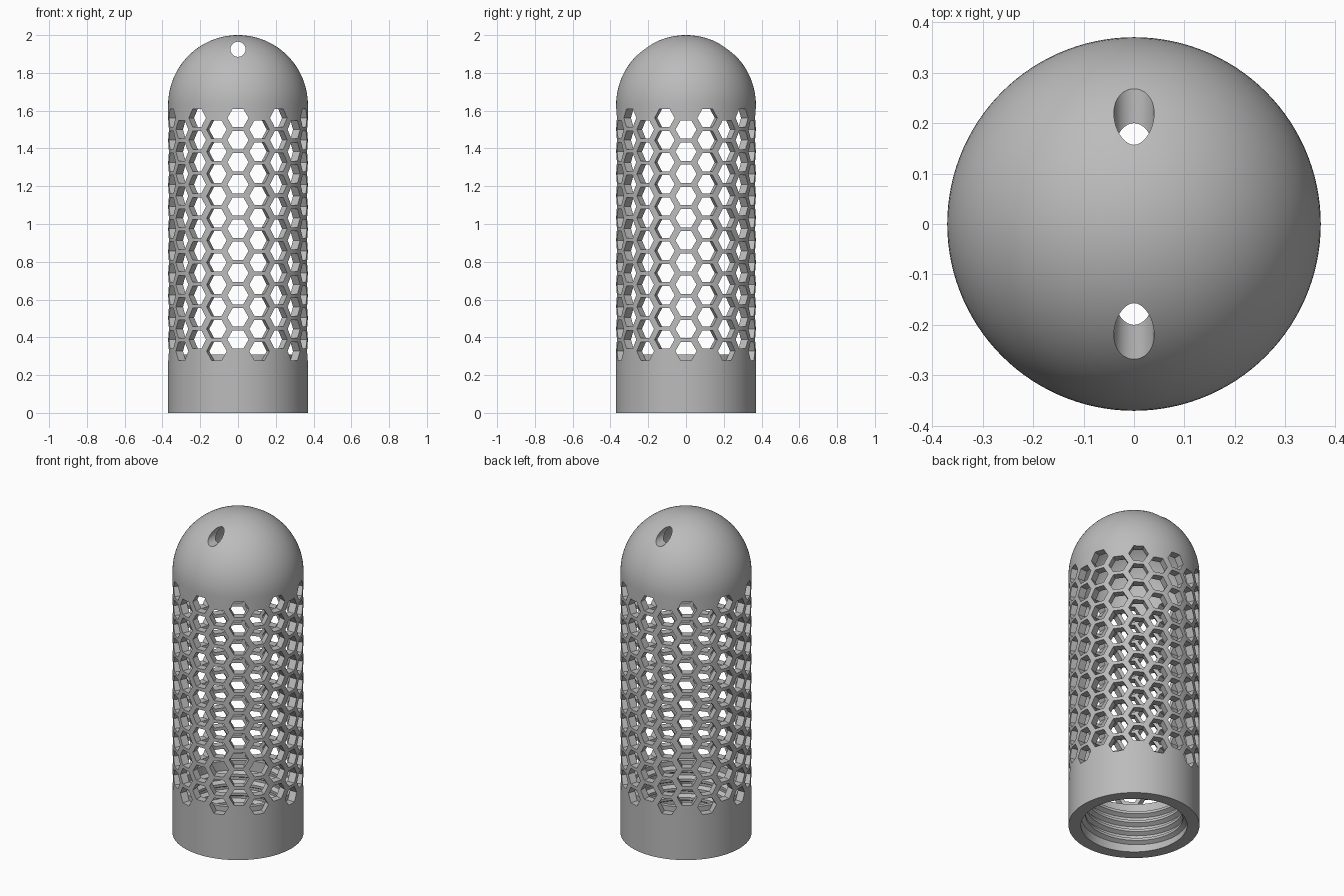
import bpy, bmesh, math
from mathutils import Matrix

old = bpy.data.objects.get("Cube")
if old:
    bpy.data.objects.remove(old, do_unlink=True)

R_OUT, R_IN, DOME_Z = 0.37, 0.324, 1.63
SEGMENTS = 120
COLUMNS, ROWS, PITCH = 20, 11, 0.1173

grey = bpy.data.materials.new("plain grey")
grey.use_nodes = True
grey.diffuse_color = (0.5, 0.5, 0.5, 1)
grey.node_tree.nodes["Principled BSDF"].inputs["Base Color"].default_value = (0.5, 0.5, 0.5, 1)


def make_object(name, bm):
    bmesh.ops.recalc_face_normals(bm, faces=bm.faces[:])
    mesh = bpy.data.meshes.new(name)
    bm.to_mesh(mesh)
    bm.free()
    mesh.materials.append(grey)
    obj = bpy.data.objects.new(name, mesh)
    bpy.context.scene.collection.objects.link(obj)
    return obj


def select_only(obj):
    bpy.ops.object.select_all(action="DESELECT")
    obj.select_set(True)
    bpy.context.view_layer.objects.active = obj


def smooth(obj):
    select_only(obj)
    bpy.ops.object.shade_smooth_by_angle(angle=math.radians(30))


def lathe(name, profile):
    """Revolve a closed loop of (radius, height) points; axis points become poles."""
    bm = bmesh.new()
    rings = []
    for r, z in profile:
        if r == 0:
            rings.append([bm.verts.new((0, 0, z))] * SEGMENTS)
        else:
            angles = [2 * math.pi * i / SEGMENTS for i in range(SEGMENTS)]
            rings.append([bm.verts.new((r * math.cos(a), r * math.sin(a), z)) for a in angles])
    for low, high in zip(rings, rings[1:] + rings[:1]):
        for i in range(SEGMENTS):
            j = (i + 1) % SEGMENTS
            corners = list(dict.fromkeys((low[i], low[j], high[j], high[i])))
            if len(corners) > 2:
                bm.faces.new(corners)
    return make_object(name, bm)


def wall(radius, steps=28):
    """Straight wall followed by a quarter-circle dome up to the axis."""
    quarter = [i / steps * math.pi / 2 for i in range(steps)]
    arc = [(radius * math.cos(a), DOME_Z + radius * math.sin(a)) for a in quarter]
    return [(radius, 0), (radius, 0.25)] + arc + [(0, DOME_Z + radius)]


def prism(bm, matrix, sides, radius, near, far):
    """Prism along y with its first corner pointing sideways."""
    angles = [2 * math.pi * i / sides for i in range(sides)]
    ends = [[bm.verts.new(matrix @ Matrix.Translation(
        (radius * math.cos(a), y, radius * math.sin(a))).translation) for a in angles]
        for y in (near, far)]
    for end in ends:
        bm.faces.new(end)
    for i in range(sides):
        j = (i + 1) % sides
        bm.faces.new((ends[0][i], ends[0][j], ends[1][j], ends[1][i]))


# Hollow domed shell
shell = lathe("domed_shell", wall(R_OUT) + wall(R_IN)[::-1])

# Staggered hexagonal holes, plus the cord hole across the dome
bm = bmesh.new()
for col in range(COLUMNS):
    turn = Matrix.Rotation(col * 2 * math.pi / COLUMNS, 4, "Z")
    start = 0.327 if col % 2 else 0.3885
    for row in range(ROWS):
        prism(bm, turn @ Matrix.Translation((0, 0, start + row * PITCH)), 6, 0.056, -0.405, -0.308)
prism(bm, Matrix.Translation((0, 0, 1.925)), 40, 0.04, -0.5, 0.5)
cutter = make_object("hole_cutters", bm)
cutter.hide_render = True

cut = shell.modifiers.new("holes", "BOOLEAN")
cut.operation = "DIFFERENCE"
cut.solver = "EXACT"
cut.object = cutter
select_only(shell)
bpy.ops.object.modifier_apply(modifier=cut.name)
bpy.data.objects.remove(cutter, do_unlink=True)
smooth(shell)

# Sleeve lining the open bottom
sleeve = lathe("neck_sleeve", [(0.325, 0), (0.325, 0.31), (0.3, 0.31), (0.3, 0)])
smooth(sleeve)

# Helical thread ridge inside the sleeve
bm = bmesh.new()
ridge = [(0.304, -0.024), (0.276, -0.008), (0.276, 0.008), (0.304, 0.024)]
steps, turns, lead = 72, 4.25, 0.058
previous = None
for i in range(int(steps * turns) + 1):
    a = i / steps * 2 * math.pi
    ring = [bm.verts.new((r * math.cos(a), r * math.sin(a), 0.032 + z + lead * i / steps))
            for r, z in ridge]
    if previous:
        for k in range(4):
            n = (k + 1) % 4
            bm.faces.new((previous[k], previous[n], ring[n], ring[k]))
    else:
        bm.faces.new(ring)
    previous = ring
bm.faces.new(previous)
smooth(make_object("screw_thread", bm))
